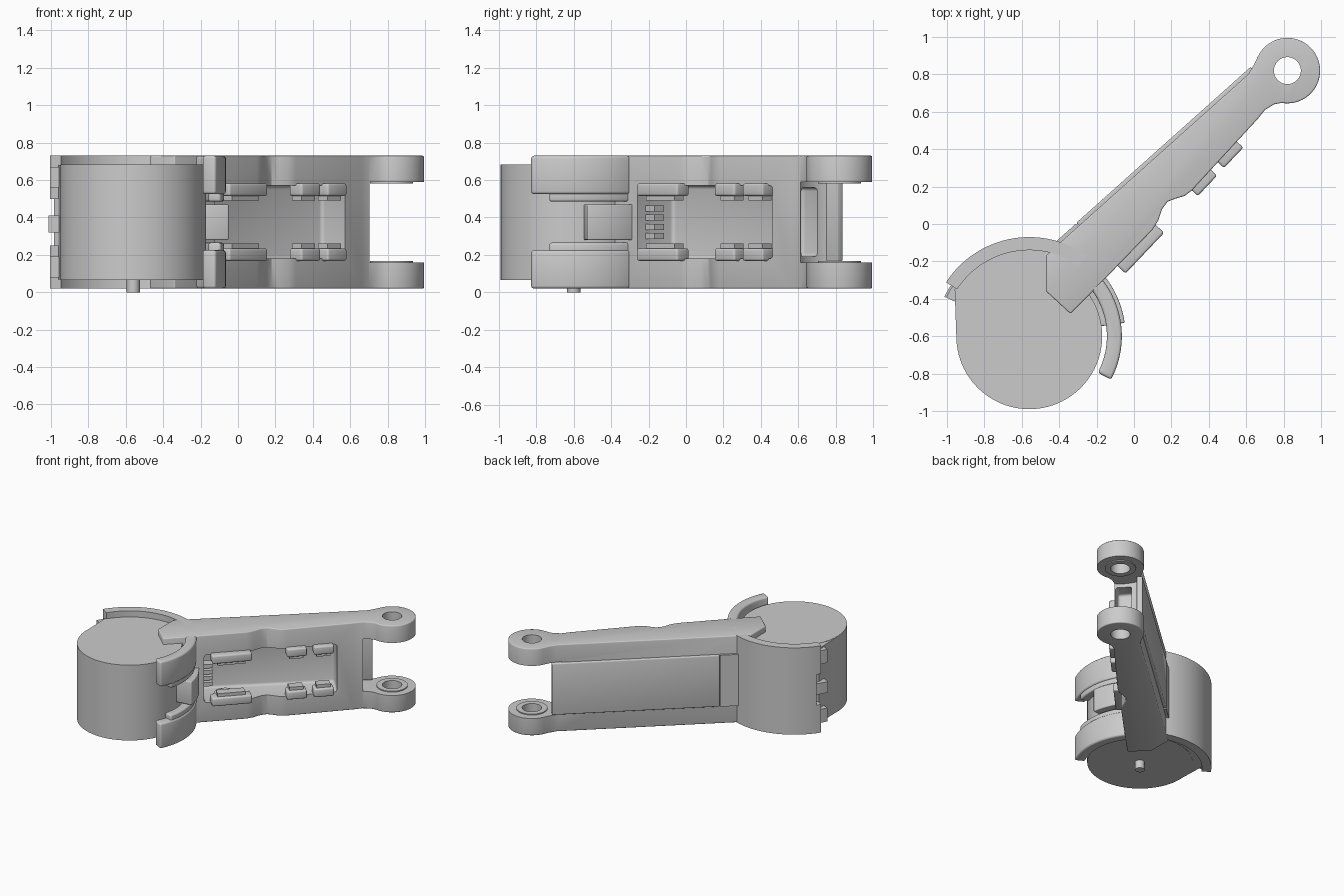
import bpy, bmesh, math
from mathutils import Vector

old = bpy.data.objects.get("Cube")
if old:
    bpy.data.objects.remove(old)

grey = bpy.data.materials.new("plain grey")
grey.use_nodes = True
colour = (0.6, 0.6, 0.6, 1)
grey.diffuse_color = colour
grey.node_tree.nodes["Principled BSDF"].inputs["Base Color"].default_value = colour

HUB = Vector((-0.56, -0.60))      # motor axis
EYE = Vector((0.82, 0.82))        # fork pivot axis
LOW, HIGH = 0.02, 0.73
MID = (LOW + HIGH) / 2


def arc(c, r, a0, a1, n=32):
    """Points on an arc, angles in degrees."""
    angles = [math.radians(a0 + (a1 - a0) * i / n) for i in range(n + 1)]
    return [(c[0] + r * math.cos(a), c[1] + r * math.sin(a)) for a in angles]


def disc(c, r, n=64):
    return arc(c, r, 0, 360, n)[:-1]


def sector(r0, r1, a0, a1):
    return arc(HUB, r1, a0, a1) + arc(HUB, r0, a1, a0)


def apply(ob, mod):
    bpy.context.view_layer.objects.active = ob
    bpy.ops.object.modifier_apply(modifier=mod.name)


def smooth(ob):
    bpy.ops.object.select_all(action="DESELECT")
    ob.select_set(True)
    bpy.context.view_layer.objects.active = ob
    bpy.ops.object.shade_smooth_by_angle(angle=math.radians(32))


def prism(name, pts, z0, z1, bevel=0.0):
    """Upright extrusion of a plan outline."""
    bm = bmesh.new()
    face = bm.faces.new([bm.verts.new((x, y, z0)) for x, y in pts])
    top = bmesh.ops.extrude_face_region(bm, geom=[face])["geom"]
    bmesh.ops.translate(bm, vec=(0, 0, z1 - z0),
                        verts=[v for v in top if isinstance(v, bmesh.types.BMVert)])
    bmesh.ops.recalc_face_normals(bm, faces=bm.faces)
    mesh = bpy.data.meshes.new(name)
    bm.to_mesh(mesh)
    bm.free()
    ob = bpy.data.objects.new(name, mesh)
    bpy.context.collection.objects.link(ob)
    mesh.materials.append(grey)
    if bevel:
        mod = ob.modifiers.new("bevel", "BEVEL")
        mod.width, mod.segments, mod.limit_method = bevel, 3, "ANGLE"
        mod.angle_limit = math.radians(40)
        apply(ob, mod)
    smooth(ob)
    return ob


def pair(name, pts, z0, z1, bevel=0.0):
    """The same part above and below the middle height."""
    prism("upper_" + name, pts, z0, z1, bevel)
    prism("lower_" + name, pts, 2 * MID - z1, 2 * MID - z0, bevel)


def cut(ob, pts, z0, z1, bevel=0.0):
    cutter = prism("cutter", pts, z0, z1, bevel)
    mod = ob.modifiers.new("cut", "BOOLEAN")
    mod.operation, mod.solver, mod.object = "DIFFERENCE", "EXACT", cutter
    apply(ob, mod)
    bpy.data.objects.remove(cutter)


def strip(start, angle, u0, u1, v0, v1):
    """Rectangle along a slanted line; v grows towards the arm's open side."""
    d = Vector((math.cos(math.radians(angle)), math.sin(math.radians(angle))))
    n = Vector((d.y, -d.x))
    return [tuple(Vector(start) + d * u + n * v)
            for u, v in ((u0, v0), (u0, v1), (u1, v1), (u1, v0))]


# Motor drum, its filled seat and the drive pin
prism("motor_drum", disc(HUB, 0.39, 96), 0.066, 0.682)
prism("drum_seat", arc(HUB, 0.47, 50, 148) + [(-0.95, -0.6), tuple(HUB)], 0.068, 0.68)
prism("drive_pin", disc(HUB, 0.035, 24), 0, 0.08)

# Rear shell wrapped round the drum, with stepped end tabs
prism("rear_shell", sector(0.46, 0.53, 55, 143), LOW, HIGH)
pair("shell_end", sector(0.46, 0.53, 140, 147), 0.5, HIGH)
pair("shell_hook", sector(0.43, 0.49, 140, 155), 0.56, 0.67)
prism("shell_tab", sector(0.43, 0.5, 138, 155), 0.32, 0.41)

# Arm with fork eyes and tongues lying over the drum
outline = [(-0.47, -0.17), (-0.47, -0.36), (-0.34, -0.48), (-0.22, -0.36),
           (0.10, -0.03), (0.13, 0.02), (0.15, 0.08), (0.18, 0.12), (0.22, 0.135),
           (0.27, 0.15), (0.31, 0.18), (0.66, 0.56), (0.70, 0.61), (0.75, 0.64)]
outline += arc(EYE, 0.175, -100, 155, 48) + [(0.64, 0.85), (0.61, 0.80), (-0.39, -0.095)]
arm = prism("arm", outline, LOW, HIGH, 0.008)
BACK, SLOPE = (-0.41, -0.09), 41.8
cut(arm, disc(EYE, 0.24), 0.16, 0.59)
cut(arm, disc(EYE, 0.072), -0.1, 1)
cut(arm, strip(BACK, SLOPE, 0.10, 1.10, 0.06, 0.6), 0.18, 0.57, 0.02)
cut(arm, strip(BACK, SLOPE, 1.17, 1.5, 0.09, 0.21), 0.19, 0.56, 0.02)
smooth(arm)

# Back cover closing the arm
prism("back_cover", strip(BACK, SLOPE, 0.14, 1.39, -0.004, 0.04), 0.165, 0.585, 0.008)
prism("cover_root", strip(BACK, SLOPE, -0.02, 0.135, -0.002, 0.04), 0.165, 0.585)

# Raised washers on the inner faces of the fork
for name, z0, z1 in (("upper_washer", 0.582, 0.60), ("lower_washer", 0.15, 0.168)):
    washer = prism(name, disc(EYE, 0.115), z0, z1)
    cut(washer, disc(EYE, 0.072), 0, 1)
    smooth(washer)

# Clip lugs along the pocket edge
for i, (x, y, length) in enumerate(((0.025, -0.125, 0.30), (0.36, 0.235, 0.15), (0.50, 0.385, 0.15))):
    h = length / 2
    pair(f"lug_{i + 1}", strip((x, y), 46.5, -h, h, -0.05, 0.045), 0.515, 0.582, 0.012)
    pair(f"lug_lip_{i + 1}", strip((x, y), 46.5, -h * 0.7, h * 0.7, -0.05, 0.02), 0.49, 0.57)

# Round bosses inside the pocket
pair("pocket_boss", disc((-0.06, -0.08), 0.085, 32), 0.535, 0.575, 0.01)
pair("boss_button", disc((-0.06, -0.08), 0.035, 24), 0.515, 0.56)

# Curved guards on the open side of the drum
pair("guard", sector(0.415, 0.495, -28, 38), 0.525, HIGH, 0.02)
pair("guard_rim", sector(0.415, 0.485, -16, 38), 0.485, 0.56, 0.015)

# Middle roller and its comb of teeth
prism("middle_roller", sector(0.35, 0.515, 8, 44), 0.28, 0.47, 0.025)
for i in range(4):
    z = 0.285 + i * 0.049
    prism(f"comb_tooth_{i + 1}", strip((-0.19, -0.20), 41.8, -0.05, 0.08, -0.04, 0.03), z, z + 0.032)
